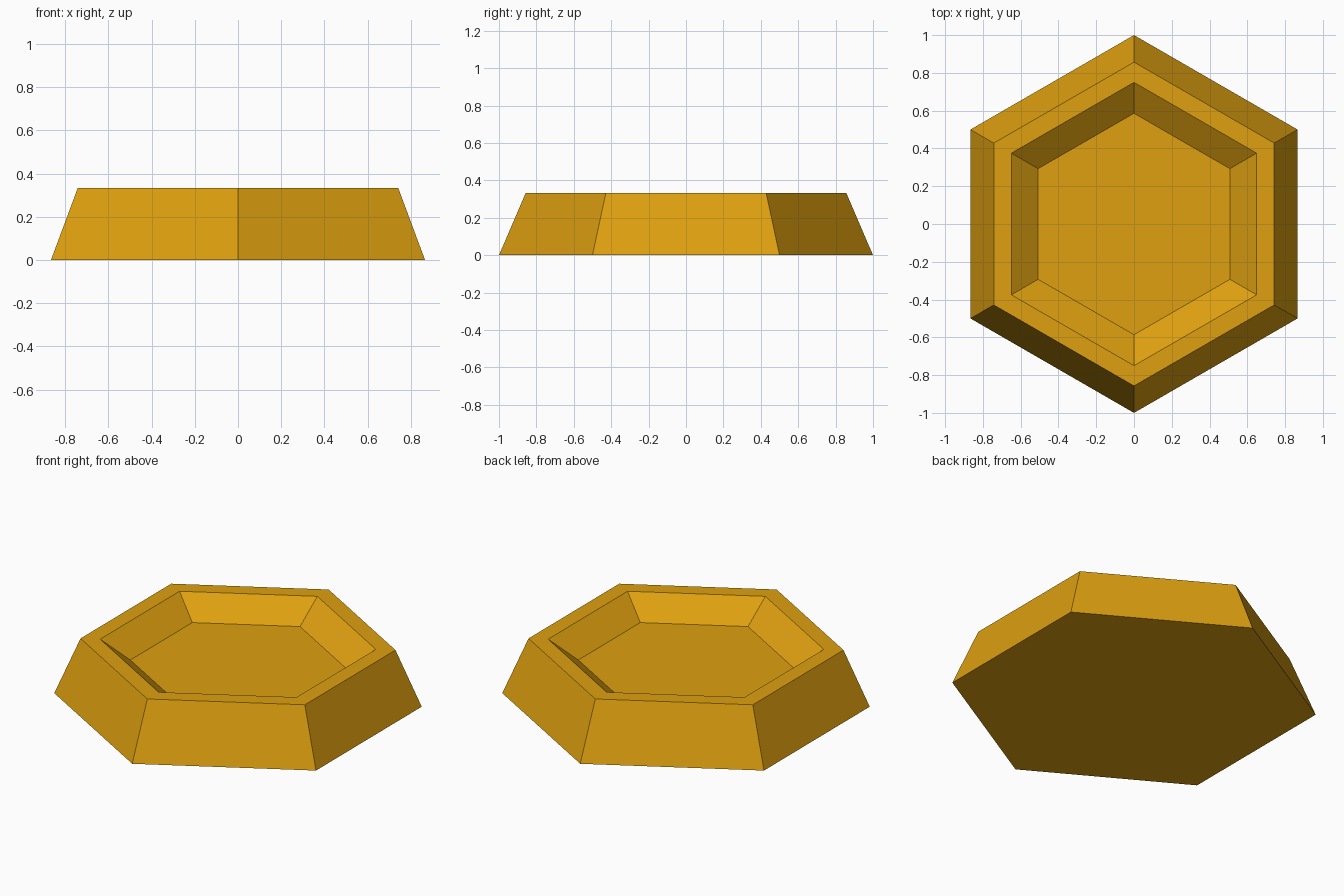
import bpy, bmesh
from math import sin, cos, pi

if "Cube" in bpy.data.objects:
    bpy.data.objects.remove(bpy.data.objects["Cube"])

SIDES = 6

# Single golden colour
gold = bpy.data.materials.new("golden_yellow")
gold.diffuse_color = (0.73, 0.35, 0.005, 1.0)
gold.use_nodes = True
gold.node_tree.nodes["Principled BSDF"].inputs["Base Color"].default_value = gold.diffuse_color

# Profile (corner radius, height): outer base, outer rim, inner rim, recessed floor
profile = [(1.0, 0.0), (0.857, 0.333), (0.75, 0.333), (0.586, 0.215)]

bm = bmesh.new()
rings = []
for r, z in profile:
    rings.append([bm.verts.new((r * sin(2 * pi * i / SIDES), r * cos(2 * pi * i / SIDES), z))
                  for i in range(SIDES)])

# Sloped outer walls, flat rim and sloped inner walls
for low, high in zip(rings, rings[1:]):
    for i in range(SIDES):
        j = (i + 1) % SIDES
        bm.faces.new((low[i], low[j], high[j], high[i]))

# Underside and recessed floor
bm.faces.new(rings[0])
bm.faces.new(rings[-1])
bmesh.ops.recalc_face_normals(bm, faces=bm.faces)

mesh = bpy.data.meshes.new("hexagonal_tray")
bm.to_mesh(mesh)
bm.free()
mesh.materials.append(gold)
tray = bpy.data.objects.new("hexagonal_tray", mesh)
bpy.context.collection.objects.link(tray)
